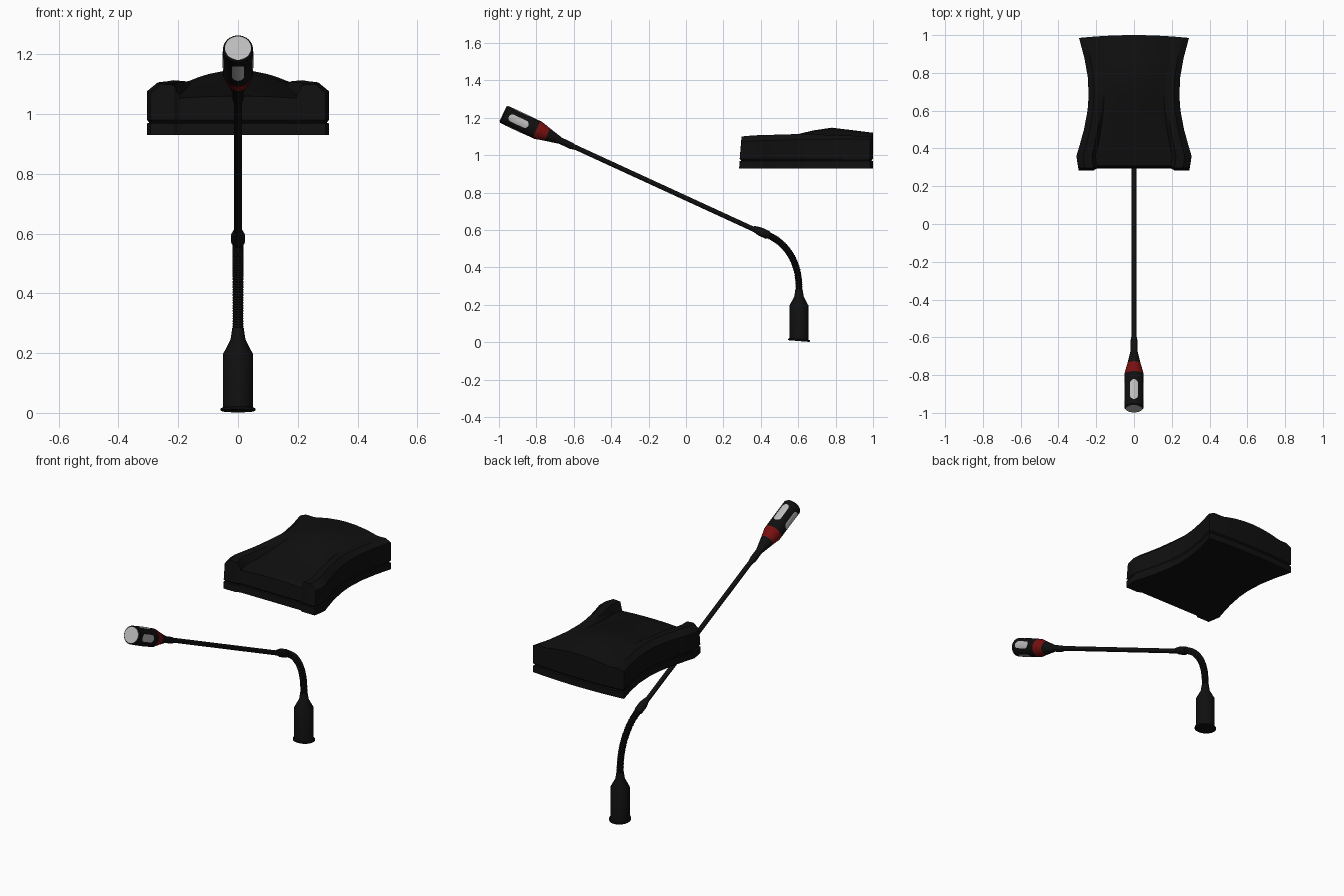
import bpy, bmesh, math
from mathutils import Vector

old = bpy.data.objects.get("Cube")
if old:
    bpy.data.objects.remove(old)


def material(name, colour):
    m = bpy.data.materials.new(name)
    m.use_nodes = True
    m.diffuse_color = (*colour, 1)
    m.node_tree.nodes["Principled BSDF"].inputs["Base Color"].default_value = (*colour, 1)
    return m


BLACK = material("black plastic", (0.005, 0.005, 0.005))
RED = material("red ring", (0.19, 0.005, 0.005))
GREY = material("light grey", (0.5, 0.5, 0.5))


def finish(name, bm, mat, angle=35):
    bmesh.ops.recalc_face_normals(bm, faces=bm.faces)
    mesh = bpy.data.meshes.new(name)
    bm.to_mesh(mesh)
    bm.free()
    mesh.materials.append(mat)
    ob = bpy.data.objects.new(name, mesh)
    bpy.context.collection.objects.link(ob)
    bpy.ops.object.select_all(action='DESELECT')
    ob.select_set(True)
    bpy.context.view_layer.objects.active = ob
    bpy.ops.object.shade_smooth_by_angle(angle=math.radians(angle))
    return ob


def interp(table, t):
    for (a, p), (b, q) in zip(table, table[1:]):
        if t <= b:
            return p + (q - p) * max(0, t - a) / (b - a)
    return table[-1][1]


def sweep(name, rings, mat, sides=32, angle=35):
    """Tube through (centre, axis direction, radius) rings lying in the middle plane."""
    bm = bmesh.new()
    side = Vector((1, 0, 0))
    loops = []
    for centre, axis, r in rings:
        up = axis.normalized().cross(side)
        angles = [2 * math.pi * i / sides for i in range(sides)]
        loops.append([bm.verts.new(centre + r * (math.cos(a) * side + math.sin(a) * up)) for a in angles])
    for a, b in zip(loops, loops[1:]):
        for i in range(sides):
            j = (i + 1) % sides
            bm.faces.new((a[i], a[j], b[j], b[i]))
    bm.faces.new(loops[0])
    bm.faces.new(loops[-1])
    return finish(name, bm, mat, angle)


def lathe(name, start, axis, profile, mat):
    axis = axis.normalized()
    return sweep(name, [(start + axis * t, axis, r) for t, r in profile], mat)


# Stand-off holder: flange, barrel and cone
foot = Vector((0, 0.604, 0))
lathe("socket_flange", foot + Vector((0, 0, 0.006)), Vector((0, 0.08, 1)),
      [(0, 0.054), (0.002, 0.058), (0.009, 0.058), (0.011, 0.054)], BLACK)
lathe("socket_barrel", foot, Vector((0, 0, 1)),
      [(0.01, 0.051), (0.195, 0.051), (0.245, 0.025), (0.285, 0.019)], BLACK)

# Ribbed flexible neck along a bent path
bend = [Vector((0, y, z)) for y, z in
        [(0.604, 0.26), (0.603, 0.32), (0.592, 0.39), (0.563, 0.46),
         (0.515, 0.522), (0.455, 0.565), (0.385, 0.595)]]
path = []
for i in range(len(bend) - 1):
    p0, p1, p2, p3 = (bend[max(0, min(len(bend) - 1, i + k))] for k in (-1, 0, 1, 2))
    for s in range(16):
        t = s / 16
        path.append(0.5 * (2 * p1 + (p2 - p0) * t + (2 * p0 - 5 * p1 + 4 * p2 - p3) * t ** 2
                           + (3 * p1 - p0 - 3 * p2 + p3) * t ** 3))
path.append(bend[-1])
last = len(path) - 1
sweep("flexible_neck",
      [(p, path[min(i + 1, last)] - path[max(i - 1, 0)], 0.019 if i % 2 else 0.0165)
       for i, p in enumerate(path)], BLACK, sides=20)

# Straight boom with a collar at its lower end
boom_start = Vector((0, 0.37, 0.6))
boom_end = Vector((0, -0.63, 1.06))
boom = boom_end - boom_start
lathe("boom_rod", boom_start, boom, [(0, 0.013), (boom.length, 0.013)], BLACK)
lathe("boom_collar", Vector((0, 0.435, 0.574)), boom,
      [(-0.01, 0.018), (0, 0.023), (0.045, 0.023), (0.085, 0.014)], BLACK)

# Microphone head, measured from its front face back towards the boom
tip = Vector((0, -0.977, 1.22))
back = Vector((0, 0.906, -0.423)).normalized()
lathe("head_shell", tip, back, [(0, 0.045), (0.006, 0.05), (0.196, 0.05)], BLACK)
lathe("head_face", tip, back, [(-0.002, 0.044), (0.002, 0.044)], GREY)
lathe("head_ring", tip, back, [(0.196, 0.05), (0.206, 0.05), (0.26, 0.036)], RED)
lathe("head_taper", tip, back, [(0.26, 0.036), (0.33, 0.02), (0.335, 0.018),
                                (0.4, 0.018), (0.425, 0.013)], BLACK)


def slot(name, facing):
    """Round-ended plate wrapped on the head shell."""
    bm = bmesh.new()
    half, r, first, final = 0.021, 0.0512, 0.033, 0.148
    ends = [half * (1 - math.cos(math.pi * k / 12)) for k in range(7)]
    ts = [first + e for e in ends] + [final - e for e in reversed(ends)]
    up = back.cross(Vector((1, 0, 0)))
    rows = []
    for t in ts:
        d = half - min(t - first, final - t, half)
        w = max(0.003, math.sqrt(max(0, half ** 2 - d ** 2)))
        row = []
        for k in range(-4, 5):
            a = facing + w / r * k / 4
            row.append(bm.verts.new(tip + back * t + r * Vector((math.cos(a), 0, 0)) + r * math.sin(a) * up))
        rows.append(row)
    for a, b in zip(rows, rows[1:]):
        for k in range(8):
            bm.faces.new((a[k], b[k], b[k + 1], a[k + 1]))
    ob = finish(name, bm, GREY)
    # Make the normals point away from the shell
    out = math.cos(facing) * Vector((1, 0, 0)) + math.sin(facing) * up
    if ob.data.polygons[len(ob.data.polygons) // 2].normal.dot(out) < 0:
        ob.data.flip_normals()


for i, label in enumerate(["left", "first", "right", "second"]):
    slot(label + "_slot", i * math.pi / 2)

# Desk unit: waisted body with a domed middle and raised side ridges
widths = [(0.285, 0.293), (0.31, 0.3), (0.36, 0.305), (0.42, 0.287), (0.5, 0.265), (0.6, 0.246),
          (0.68, 0.24), (0.78, 0.245), (0.88, 0.263), (1.0, 0.291)]
dome = [(0.29, 1.06), (0.45, 1.085), (0.6, 1.113), (0.68, 1.132), (0.78, 1.147), (1.0, 1.12)]
ridge = [(0.29, 1.1), (0.33, 1.105), (0.6, 1.113), (0.78, 1.108), (1.0, 1.1)]
curve = [(0.3, 0.008), (0.6, 0.02), (0.78, 0.04), (1.0, 0.025)]
half_columns = [0, 0.2, 0.4, 0.55, 0.66, 0.73, 0.88, 1]
columns = [-u for u in reversed(half_columns[1:])] + half_columns


def top_height(u, y):
    u = abs(u)
    if u < 0.7:
        return interp(dome, y) - interp(curve, y) * (u / 0.7) ** 2
    edge = interp([(0.3, 0.03), (0.6, 0.03), (1.0, 0.014)], y)
    return interp(ridge, y) - (edge if u > 0.95 else 0.003 if u < 0.8 else 0)


bm = bmesh.new()
rows = []
for v, (y, w) in enumerate(widths):
    row = []
    for u in columns:
        yy = y
        if v == 0:
            yy = 0.308 if abs(u) < 0.7 else 0.297
        elif v == 1:
            yy = 0.325
        elif v == len(widths) - 1:
            yy = y - 0.015 * u * u
        row.append(bm.verts.new((u * w, yy, top_height(u, y))))
    rows.append(row)
for a, b in zip(rows, rows[1:]):
    for k in range(len(columns) - 1):
        bm.faces.new((a[k], a[k + 1], b[k + 1], b[k]))

# Walls dropped from the rim, with a thin seam groove, then the floor
edges = [e for e in bm.edges if e.is_boundary]
for z, scale, slant in [(0.98, 1, 0.01), (0.977, 0.988, 0), (0.971, 0.988, 0), (0.968, 1 / 0.988 ** 2, 0), (0.93, 1, 0.003)]:
    made = bmesh.ops.extrude_edge_only(bm, edges=edges)["geom"]
    edges = [g for g in made if isinstance(g, bmesh.types.BMEdge) and g.is_boundary]
    for vert in {p for e in edges for p in e.verts}:
        x, y, _ = vert.co
        lean = slant if y < 0.32 else 0
        vert.co = (x * scale, 0.64 + (y - 0.64) * scale - lean, z)
bmesh.ops.holes_fill(bm, edges=edges, sides=0)
finish("desk_unit", bm, BLACK, 25)
